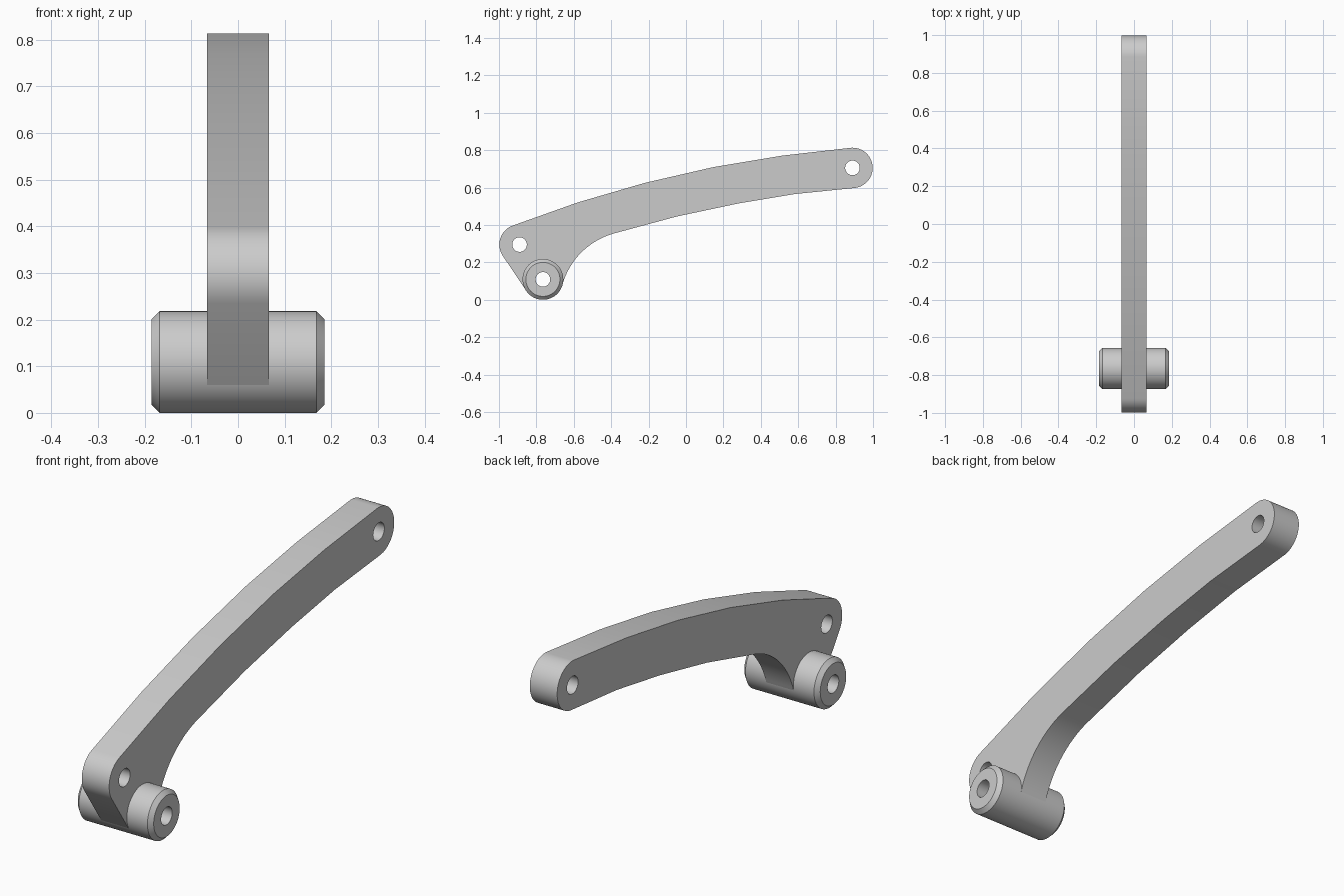
import bpy, bmesh, math

cube = bpy.data.objects.get("Cube")
if cube:
    bpy.data.objects.remove(cube, do_unlink=True)

grey = bpy.data.materials.new("plain_grey")
grey.use_nodes = True
grey.diffuse_color = (0.6, 0.6, 0.6, 1)
grey.node_tree.nodes["Principled BSDF"].inputs["Base Color"].default_value = (0.6, 0.6, 0.6, 1)

HALF_PLATE = 0.067
HALF_BOSS = 0.186
CAP = 0.108
CHAMFER = 0.018
BORE = 0.039
UPPER = (0.89, 0.705)     # pivot centres as (y, z)
FRONT = (-0.89, 0.295)
BOSS = (-0.765, 0.109)
FILLET = (-0.279, -0.028)


def arc(centre, radius, start, end, steps):
    """Points on an arc in the side plane, angles in degrees."""
    angles = [math.radians(start + (end - start) * i / steps) for i in range(steps + 1)]
    return [(centre[0] + radius * math.cos(a), centre[1] + radius * math.sin(a)) for a in angles]


def circle(centre, radius, steps=40):
    return arc(centre, radius, 0, 360, steps)[:-1]


def finish(bm, name):
    bmesh.ops.recalc_face_normals(bm, faces=bm.faces)
    mesh = bpy.data.meshes.new(name)
    bm.to_mesh(mesh)
    bm.free()
    mesh.materials.append(grey)
    obj = bpy.data.objects.new(name, mesh)
    bpy.context.collection.objects.link(obj)
    bpy.ops.object.select_all(action="DESELECT")
    obj.select_set(True)
    bpy.context.view_layer.objects.active = obj
    bpy.ops.object.shade_smooth_by_angle(angle=math.radians(30))
    return obj


# Curved lever plate: outline with holes, filled and extruded sideways
outline = arc(UPPER, CAP, -82, 92, 20)
outline += [(0.51, 0.77), (0.15, 0.71), (-0.22, 0.625), (-0.58, 0.52)]
outline += arc(FRONT, CAP, 108, 214, 14)
outline += arc(BOSS, CAP, 214, 344, 16)
outline += arc(FILLET, 0.397, 164, 105.5, 16)[1:]
outline += [(-0.05, 0.445), (0.28, 0.515), (0.58, 0.565)]

bm = bmesh.new()
for loop in (outline, circle(UPPER, BORE), circle(FRONT, BORE), circle(BOSS, 0.06)):
    verts = [bm.verts.new((-HALF_PLATE, y, z)) for y, z in loop]
    for a, b in zip(verts, verts[1:] + verts[:1]):
        bm.edges.new((a, b))
bmesh.ops.triangle_fill(bm, use_beauty=True, edges=bm.edges[:], normal=(1, 0, 0))
extruded = bmesh.ops.extrude_face_region(bm, geom=bm.faces[:], use_keep_orig=True)
moved = [g for g in extruded["geom"] if isinstance(g, bmesh.types.BMVert)]
bmesh.ops.translate(bm, verts=moved, vec=(2 * HALF_PLATE, 0, 0))
finish(bm, "lever_plate")

# Pivot boss: chamfered sleeve with a through bore
outer = BOSS[1]
profile = [(-HALF_BOSS, BORE), (-HALF_BOSS, outer - CHAMFER), (-HALF_BOSS + CHAMFER, outer),
           (HALF_BOSS - CHAMFER, outer), (HALF_BOSS, outer - CHAMFER), (HALF_BOSS, BORE)]
bm = bmesh.new()
rings = [[bm.verts.new((x, y, z)) for y, z in circle(BOSS, r, 64)] for x, r in profile]
for ring, following in zip(rings, rings[1:] + rings[:1]):
    for i in range(len(ring)):
        j = (i + 1) % len(ring)
        bm.faces.new((ring[i], ring[j], following[j], following[i]))
finish(bm, "pivot_boss")
